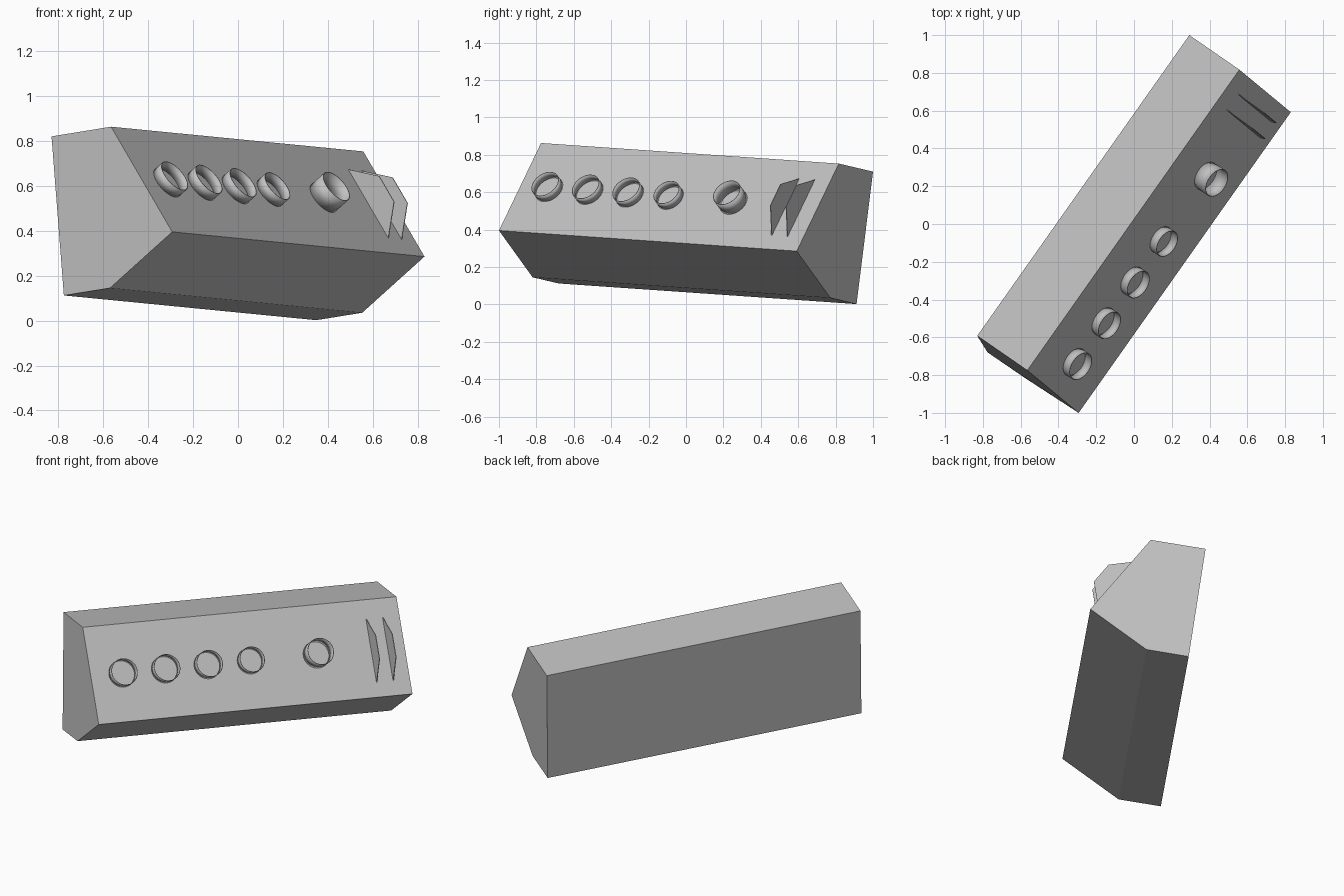
import bpy
import bmesh
from mathutils import Matrix, Vector

cube = bpy.data.objects.get("Cube")
if cube:
    bpy.data.objects.remove(cube, do_unlink=True)

grey = bpy.data.materials.new("light_grey")
grey.use_nodes = True
colour = (0.53, 0.53, 0.53, 1)
grey.diffuse_color = colour
grey.node_tree.nodes["Principled BSDF"].inputs["Base Color"].default_value = colour

# Five-sided end profile of the housing and the vector along its length
profile = [Vector(p) for p in (
    (-0.83, -0.592, 0.82), (-0.565, -0.775, 0.863), (-0.293, -1.0, 0.395),
    (-0.57, -0.82, 0.145), (-0.775, -0.68, 0.112))]
length = Vector((1.123, 1.592, -0.11))

# Panel frame: u along the housing, v down the slope, n outward
u = length.normalized()
n = (profile[2] - profile[1]).cross(u).normalized() * -1
if n.z < 0:
    n.negate()
v = n.cross(u)
if v.z > 0:
    v.negate()
panel = Matrix((u, v, n)).transposed().to_4x4()
panel.translation = profile[1]


def prism(name, points, offset, matrix=None):
    """Extrude a flat outline along an offset."""
    bm = bmesh.new()
    face = bm.faces.new([bm.verts.new(p) for p in points])
    extruded = bmesh.ops.extrude_face_region(bm, geom=[face], use_keep_orig=True)
    moved = [g for g in extruded["geom"] if isinstance(g, bmesh.types.BMVert)]
    bmesh.ops.translate(bm, verts=moved, vec=offset)
    return finish(name, bm, matrix)


def finish(name, bm, matrix):
    if matrix:
        bm.transform(matrix)
    bmesh.ops.recalc_face_normals(bm, faces=bm.faces)
    mesh = bpy.data.meshes.new(name)
    bm.to_mesh(mesh)
    bm.free()
    mesh.materials.append(grey)
    obj = bpy.data.objects.new(name, mesh)
    bpy.context.collection.objects.link(obj)
    return obj


def tube(name, along, radius, height, wall=0.004, sides=48):
    """Open thin-walled ring standing on the panel."""
    bm = bmesh.new()
    bmesh.ops.create_circle(bm, segments=sides, radius=radius)
    rim = bm.edges[:]
    low = bmesh.ops.extrude_edge_only(bm, edges=rim)["geom"]
    top = [g for g in low if isinstance(g, bmesh.types.BMVert)]
    bmesh.ops.translate(bm, verts=top, vec=(0, 0, height))
    obj = finish(name, bm, panel @ Matrix.Translation((along, 0.298, 0)))
    solid = obj.modifiers.new("wall", "SOLIDIFY")
    solid.thickness = wall
    solid.offset = -1
    bpy.ops.object.select_all(action="DESELECT")
    obj.select_set(True)
    bpy.context.view_layer.objects.active = obj
    bpy.ops.object.shade_smooth_by_angle()


# Main housing
prism("housing", profile, length)

# Row of four short rings and one taller ring
for i in range(4):
    tube(f"short_ring_{i + 1}", 0.193 + 0.265 * i, 0.077, 0.05)
tube("tall_ring", 1.402, 0.081, 0.086)

# Pair of upright fins near the far end
for i, along in enumerate((1.742, 1.845)):
    outline = [Vector((along, a, h)) for a, h in (
        (0.115, 0), (0.24, 0.117), (0.383, 0.117), (0.497, 0))]
    prism(f"fin_{i + 1}", outline, Vector((0.004, 0, 0)), panel)
